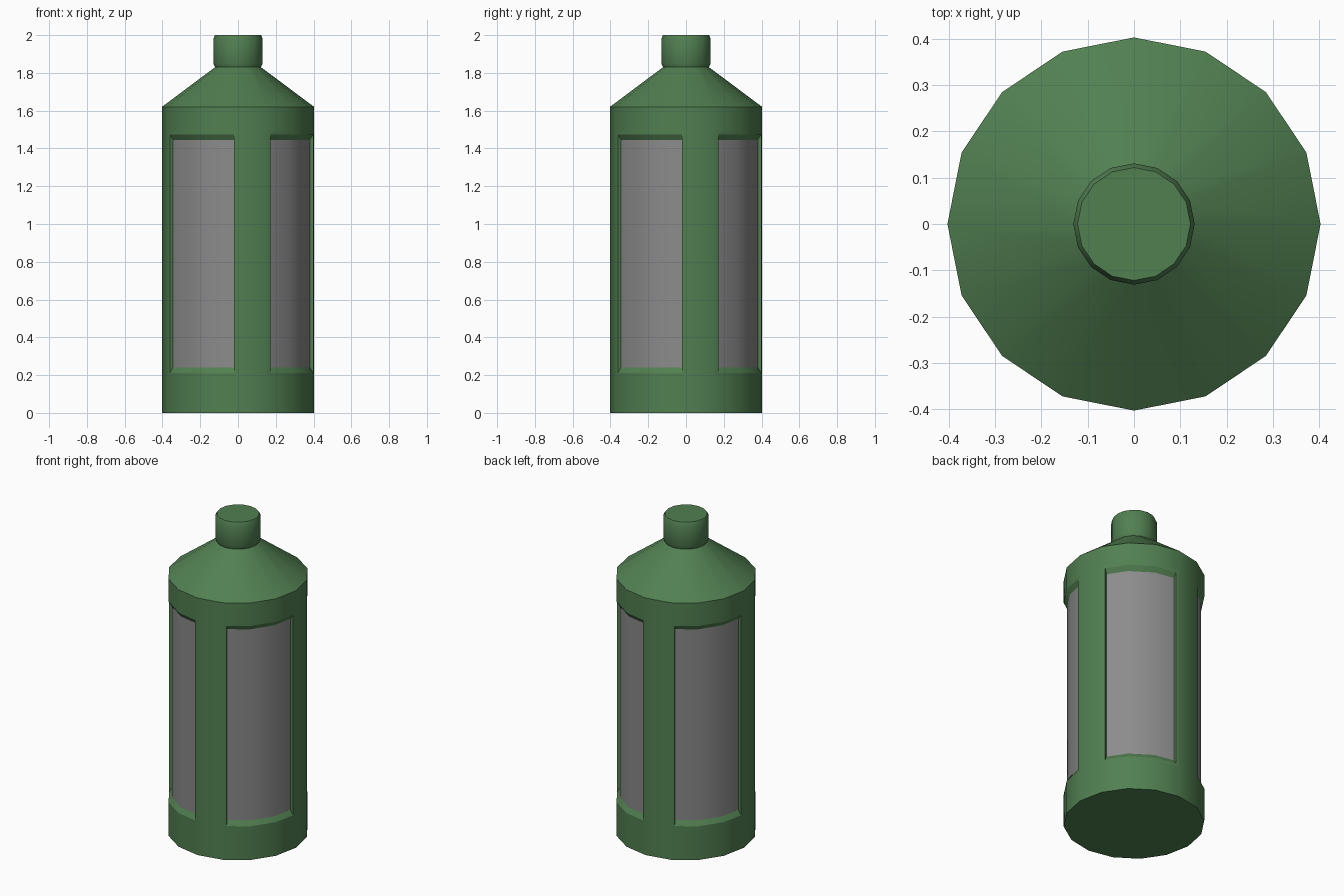
import bpy, bmesh
from math import cos, sin, pi
from mathutils import Vector

if "Cube" in bpy.data.objects:
    bpy.data.objects.remove(bpy.data.objects["Cube"])

SIDES = 16


def paint(name, r, g, b):
    mat = bpy.data.materials.new(name)
    mat.diffuse_color = (r, g, b, 1)
    mat.use_nodes = True
    mat.node_tree.nodes["Principled BSDF"].inputs["Base Color"].default_value = mat.diffuse_color
    return mat


green = paint("green_paint", 0.083, 0.215, 0.083)
grey = paint("grey_panel", 0.26, 0.26, 0.26)


def lathe(profile):
    """Turn a (radius, z) profile into a capped 16-sided solid."""
    bm = bmesh.new()
    rings = [[bm.verts.new((r * cos(2 * pi * k / SIDES), r * sin(2 * pi * k / SIDES), z))
              for k in range(SIDES)] for r, z in profile]
    bands = []
    for low, high in zip(rings, rings[1:]):
        bands.append([bm.faces.new((low[k], low[(k + 1) % SIDES],
                                    high[(k + 1) % SIDES], high[k]))
                      for k in range(SIDES)])
    bm.faces.new(rings[0][::-1])
    bm.faces.new(rings[-1])
    bm.normal_update()
    return bm, bands


def finish(bm, name, material):
    mesh = bpy.data.meshes.new(name)
    bm.to_mesh(mesh)
    bm.free()
    obj = bpy.data.objects.new(name, mesh)
    bpy.context.collection.objects.link(obj)
    mesh.materials.append(material)
    bpy.ops.object.select_all(action='DESELECT')
    obj.select_set(True)
    bpy.context.view_layer.objects.active = obj
    bpy.ops.object.shade_smooth_by_angle(angle=pi / 6)
    return obj


# Casing with sloped shoulder
body, bands = lathe([(0.403, 0), (0.403, 0.19), (0.403, 1.497),
                     (0.403, 1.62), (0.115, 1.835)])

# Four recessed windows, each three facets wide, with one facet left as a post
windows = [f for k, f in enumerate(bands[1]) if k % 4]
bmesh.ops.inset_region(body, faces=windows, thickness=0.022, use_even_offset=True)
bmesh.ops.inset_region(body, faces=windows, thickness=0.0001, use_even_offset=True)
centre = Vector((0, 0, 0.84))
for v in {v for f in windows for v in f.verts}:
    v.co = centre + (v.co - centre) * 0.953

# Grey panels at the back of the recesses
panels = bmesh.new()
for f in windows:
    panels.faces.new([panels.verts.new(v.co) for v in f.verts])
bmesh.ops.remove_doubles(panels, verts=panels.verts, dist=0.0005)
bmesh.ops.delete(body, geom=windows, context='FACES')
finish(body, "casing", green)
finish(panels, "window_panels", grey)

# Bevelled cap on top
cap, _ = lathe([(0.121, 1.828), (0.131, 1.85), (0.131, 1.98), (0.122, 2.0)])
finish(cap, "cap", green)
